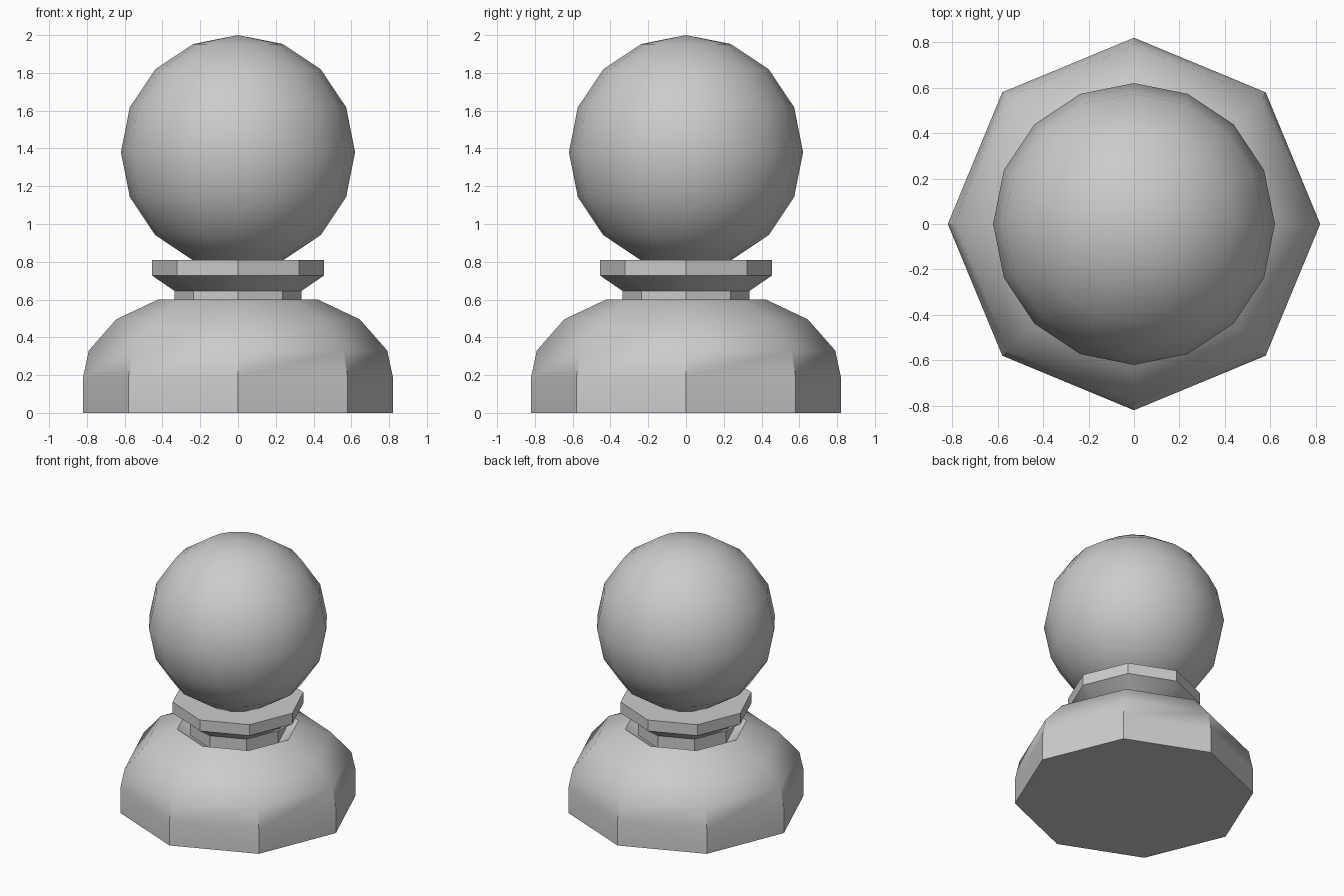
import bpy, bmesh, math

if "Cube" in bpy.data.objects:
    bpy.data.objects.remove(bpy.data.objects["Cube"])


def lathe(name, profile, sides):
    """Revolve a bottom-to-top (radius, z) profile around z."""
    bm = bmesh.new()
    rings = []
    for r, z in profile:
        if r == 0:
            rings.append([bm.verts.new((0, 0, z))] * sides)
        else:
            rings.append([bm.verts.new((r * math.cos(math.tau * i / sides),
                                        r * math.sin(math.tau * i / sides), z))
                          for i in range(sides)])
    for a, b in zip(rings, rings[1:]):
        for i in range(sides):
            j = (i + 1) % sides
            bm.faces.new(dict.fromkeys((a[i], a[j], b[j], b[i])))
    bmesh.ops.recalc_face_normals(bm, faces=bm.faces)
    mesh = bpy.data.meshes.new(name)
    bm.to_mesh(mesh)
    bm.free()
    obj = bpy.data.objects.new(name, mesh)
    bpy.context.collection.objects.link(obj)
    bpy.ops.object.select_all(action='DESELECT')
    obj.select_set(True)
    bpy.context.view_layer.objects.active = obj
    bpy.ops.object.shade_smooth_by_angle(angle=math.radians(35))
    return obj


# Domed octagonal base, dipping into a shallow groove around the neck
lathe("base", [(0, 0), (0.82, 0), (0.82, 0.19), (0.79, 0.33), (0.645, 0.495),
               (0.423, 0.6), (0.335, 0.55), (0, 0.55)], 8)

# Octagonal neck flaring out to a collar
lathe("neck_collar", [(0, 0.55), (0.335, 0.55), (0.335, 0.645), (0.455, 0.727),
                      (0.455, 0.81), (0, 0.81)], 8)

# Round head resting in the collar
R, CZ = 0.62, 1.38
ball = [(R * math.sin(math.pi * k / 8), CZ - R * math.cos(math.pi * k / 8))
        for k in range(1, 8)]
lathe("ball", [(0, CZ - R)] + ball + [(0, CZ + R)], 16)
